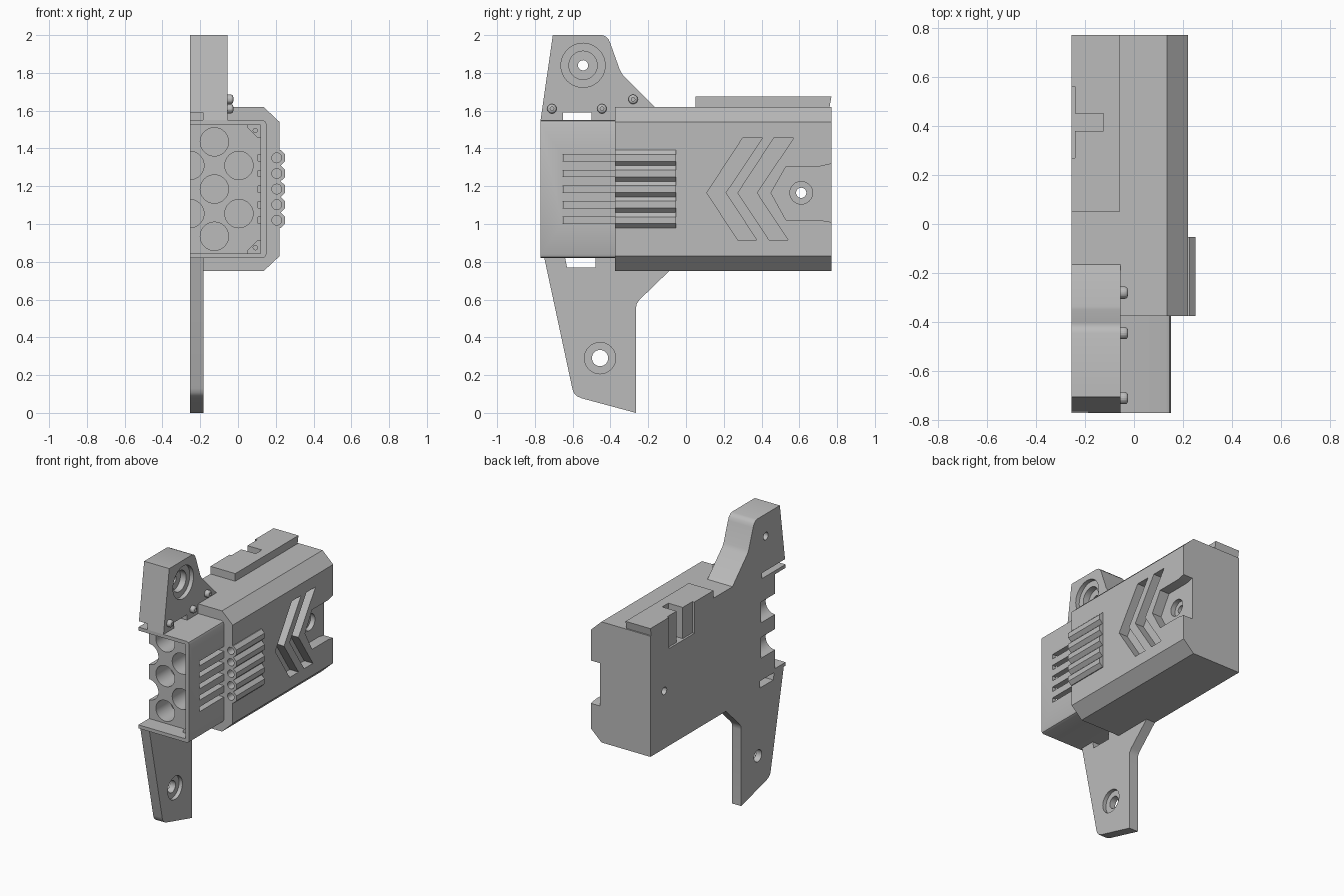
import bpy, bmesh, math
from mathutils import Vector

cube = bpy.data.objects.get("Cube")
if cube:
    bpy.data.objects.remove(cube)

grey = bpy.data.materials.new("plain_grey")
grey.use_nodes = True
grey.diffuse_color = (0.5, 0.5, 0.5, 1)
grey.node_tree.nodes["Principled BSDF"].inputs["Base Color"].default_value = (0.5, 0.5, 0.5, 1)

INNER = -0.255  # flat mounting side
PITCH, VENT_Z = 0.0825, 1.185
VENTS = [VENT_Z + i * PITCH for i in range(-2, 3)]


def prism(name, axis, pts, a, b):
    """Extrude an outline along an axis from a to b."""
    place = {"x": lambda p: (a, *p), "y": lambda p: (p[0], a, p[1]), "z": lambda p: (*p, a)}[axis]
    shift = Vector([(b - a) * (axis == k) for k in "xyz"])
    bm = bmesh.new()
    face = bm.faces.new([bm.verts.new(place(p)) for p in pts])
    side = bmesh.ops.extrude_face_region(bm, geom=[face], use_keep_orig=True)["geom"]
    bmesh.ops.translate(bm, vec=shift, verts=[g for g in side if isinstance(g, bmesh.types.BMVert)])
    bmesh.ops.recalc_face_normals(bm, faces=bm.faces)
    mesh = bpy.data.meshes.new(name)
    bm.to_mesh(mesh)
    bm.free()
    obj = bpy.data.objects.new(name, mesh)
    bpy.context.collection.objects.link(obj)
    mesh.materials.append(grey)
    return obj


def circle(u, v, r, n=32):
    return [(u + r * math.cos(math.tau * i / n), v + r * math.sin(math.tau * i / n)) for i in range(n)]


def rect(u0, u1, v0, v1):
    return [(u0, v0), (u1, v0), (u1, v1), (u0, v1)]


def apply(obj, mod):
    bpy.context.view_layer.objects.active = obj
    bpy.ops.object.modifier_apply(modifier=mod.name)


def cut(obj, axis, pts, a, b):
    """Subtract an extruded outline from a part."""
    cutter = prism("cutter", axis, pts, a, b)
    mod = obj.modifiers.new("cut", "BOOLEAN")
    mod.operation, mod.solver, mod.object = "DIFFERENCE", "EXACT", cutter
    apply(obj, mod)
    bpy.data.objects.remove(cutter)


# Main housing with chamfered outer edges
housing = prism("housing", "y", [(INNER, 0.75), (0.135, 0.75), (0.22, 0.83), (0.22, 1.54),
                                 (0.135, 1.62), (INNER, 1.62)], -0.375, 0.77)

# Two chevron grooves
for y in (0.11, 0.275):
    cut(housing, "x", [(y, 1.165), (y + 0.165, 0.915), (y + 0.265, 0.915), (y + 0.1, 1.165),
                       (y + 0.295, 1.455), (y + 0.19, 1.455)], 0.15, 0.3)

# Rear pocket with counterbored through hole
cut(housing, "x", [(0.45, 1.165), (0.53, 1.02), (0.71, 1.02), (0.8, 1.005), (0.8, 1.325),
                   (0.71, 1.305), (0.53, 1.305)], 0.145, 0.3)
cut(housing, "x", circle(0.61, 1.165, 0.06), 0.11, 0.2)
cut(housing, "x", circle(0.61, 1.165, 0.027), -0.4, 0.3)

# Vent ribs on the outer side
profile = [(0.2, VENTS[0] - PITCH / 2), (0.2, VENTS[-1] + PITCH / 2)]
for z in reversed(VENTS):
    profile += [(0.226, z + PITCH / 2), (0.25, z + 0.018), (0.25, z - 0.018)]
profile.append((0.226, VENTS[0] - PITCH / 2))
ribs = prism("vent_ribs", "y", profile, -0.375, -0.053)
for z in VENTS:
    for part in (housing, ribs):
        cut(part, "y", circle(0.205, z, 0.026, 20), -0.5, -0.2)

# Top rail, and the T slot shared with the housing
rail = prism("top_rail", "x", [(0.05, 1.62), (0.76, 1.62), (0.77, 1.675), (0.05, 1.675)], INNER, -0.057)
t_slot = [(-0.3, 0.27), (-0.24, 0.27), (-0.24, 0.38), (-0.125, 0.38), (-0.125, 0.45),
          (-0.24, 0.45), (-0.24, 0.56), (-0.3, 0.56)]
for part in (housing, rail):
    cut(part, "z", t_slot, 1.45, 1.8)

# Front shell with rounded outer edges and open recess
shell = prism("front_shell", "y", [(INNER, 0.82), (0.13, 0.82), (0.144, 0.826), (0.15, 0.84),
                                   (0.15, 1.53), (0.144, 1.544), (0.13, 1.55), (INNER, 1.55)],
              -0.77, -0.375)
cut(shell, "y", rect(-0.3, 0.12, 0.845, 1.525), -0.9, -0.65)
for z in VENTS:
    cut(shell, "x", rect(-0.655, -0.36, z - 0.017, z + 0.017), 0.105, 0.2)

# Staggered barrel bores
for x, heights in ((INNER, (1.055, 1.31)), (-0.125, (0.935, 1.185, 1.435)), (0.005, (1.055, 1.31))):
    for z in heights:
        cut(shell, "y", circle(x, z, 0.075), -0.8, -0.49)

# Corner gussets with screw holes
for name, s in (("upper_gusset", 1), ("lower_gusset", -1)):
    edge = 1.185 + s * 0.34
    gusset = prism(name, "y", [(0.05, edge), (0.12, edge), (0.12, edge - s * 0.07),
                               (0.105, edge - s * 0.07), (0.05, edge - s * 0.015)], -0.70, -0.65)
    cut(gusset, "y", circle(0.072 + 0.02, edge - s * 0.03, 0.012, 12), -0.8, -0.67)

# Upper mounting ear
ear = prism("upper_ear", "x", [(-0.77, 1.55), (-0.375, 1.55), (-0.375, 1.62), (-0.165, 1.62),
                               (-0.335, 1.79), (-0.35, 1.815), (-0.4, 1.955), (-0.41, 1.978),
                               (-0.425, 1.993), (-0.445, 2.0), (-0.705, 2.0)], INNER, -0.055)
cut(ear, "x", rect(-0.65, -0.5, 1.54, 1.59), -0.4, 0.1)
cut(ear, "x", rect(-0.9, -0.5, 1.54, 1.59), -0.4, -0.185)
for r, depth in ((0.117, -0.085), (0.075, -0.13), (0.027, -0.4)):
    cut(ear, "x", circle(-0.545, 1.84, r, 40), depth, 0.1)

# Socket bolts on the ear
for i, (y, z) in enumerate(((-0.71, 1.61), (-0.445, 1.61), (-0.28, 1.66))):
    bolt = prism(f"ear_bolt_{i + 1}", "x", circle(y, z, 0.025, 20), -0.075, -0.025)
    mod = bolt.modifiers.new("dome", "BEVEL")
    mod.width, mod.segments = 0.013, 3
    apply(bolt, mod)
    cut(bolt, "x", circle(y, z, 0.01, 6), -0.04, 0)

# Lower mounting bracket
bracket = prism("lower_bracket", "x", [(-0.75, 0.82), (-0.602, 0.13), (-0.595, 0.108), (-0.58, 0.09),
                                       (-0.555, 0.078), (-0.265, 0.0), (-0.265, 0.55), (-0.262, 0.575),
                                       (-0.245, 0.6), (-0.09, 0.75), (-0.375, 0.75), (-0.375, 0.82)],
                INNER, -0.183)
cut(bracket, "x", [(-0.63, 0.77), (-0.48, 0.77), (-0.48, 0.83), (-0.642, 0.83)], -0.4, 0.1)
for r, depth in ((0.083, -0.21), (0.043, -0.4)):
    cut(bracket, "x", circle(-0.455, 0.29, r), depth, 0.1)

# Smooth the round surfaces and keep crisp edges
bpy.ops.object.select_all(action="DESELECT")
for obj in (housing, ribs, rail, shell, ear, bracket):
    obj.select_set(True)
bpy.context.view_layer.objects.active = housing
bpy.ops.object.shade_smooth_by_angle(angle=math.radians(30))
